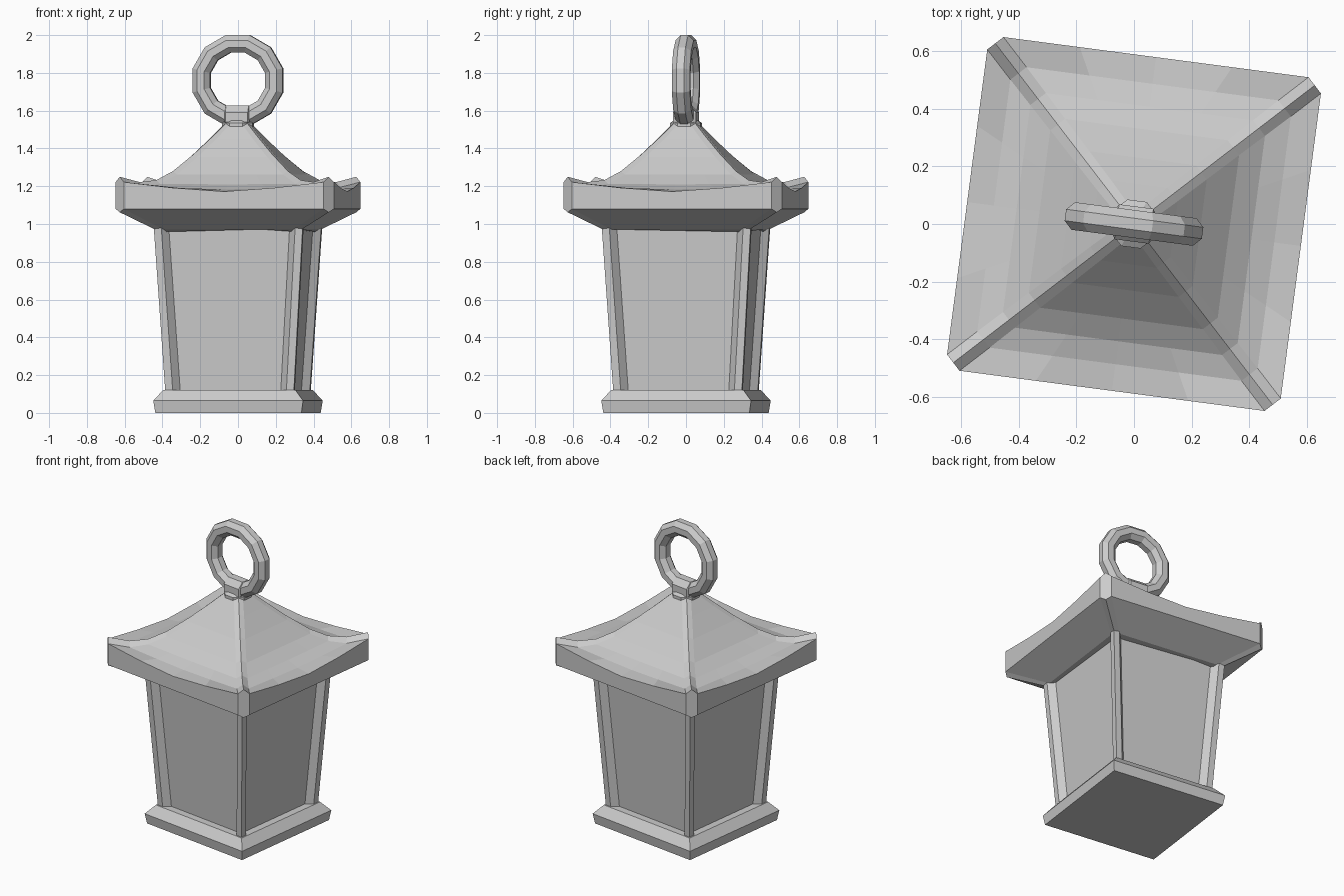
import bpy, bmesh, math
from mathutils import Matrix, Vector

if "Cube" in bpy.data.objects:
    bpy.data.objects.remove(bpy.data.objects["Cube"])

TURN = Matrix.Rotation(math.radians(-7.5), 4, 'Z')  # whole lantern is slightly turned


def finish(name, bm):
    bmesh.ops.recalc_face_normals(bm, faces=bm.faces)
    bm.transform(TURN)
    me = bpy.data.meshes.new(name)
    bm.to_mesh(me)
    bm.free()
    ob = bpy.data.objects.new(name, me)
    bpy.context.collection.objects.link(ob)
    return ob


def loft(name, rings, closed=False):
    """Skin between equal-length point rings; cap the ends unless closed."""
    bm = bmesh.new()
    vs = [[bm.verts.new(p) for p in r] for r in rings]
    n = len(vs[0])
    pairs = list(zip(vs, vs[1:])) + ([(vs[-1], vs[0])] if closed else [])
    for a, b in pairs:
        for i in range(n):
            j = (i + 1) % n
            bm.faces.new((a[i], a[j], b[j], b[i]))
    if not closed:
        bm.faces.new(vs[0])
        bm.faces.new(vs[-1])
    return finish(name, bm)


def four_sides(points):
    """Repeat the front side's points around the z axis."""
    return [Matrix.Rotation(k * math.pi / 2, 3, 'Z') @ Vector(p)
            for k in range(4) for p in points]


def square(h, z):
    return four_sides([(-h, -h, z)])


def body_ring(h, z):
    return four_sides([(-h, -h, z), (-h + .04, -h, z), (-h + .075, -h + .04, z),
                       (h - .075, -h + .04, z), (h - .04, -h, z)])


def roof_ring(h, z, sag, ridge_z, c):
    e = h - c
    pts = [(e * t, -h, z - sag * (1 - abs(t) ** 1.4)) for t in (-1, -.5, 0, .5, 1)]
    return four_sides(pts + [(h - c / 2, -h + c / 2, ridge_z)])


def disc(r, z, n=8):
    return [(r * math.cos((i + .5) * 2 * math.pi / n),
             r * math.sin((i + .5) * 2 * math.pi / n), z) for i in range(n)]


# stepped base plate
loft("base", [square(.39, 0), square(.40, .065), square(.352, .122)])

# tapered body with corner posts and recessed panes
loft("lantern_body", [body_ring(.343, .11), body_ring(.398, .99)])

# flared roof: sloping underside, eave band, concave panels with raised hips
loft("roof", [
    roof_ring(.385, .972, 0, .958, .035),
    roof_ring(.583, 1.08, 0, 1.062, .05),
    roof_ring(.583, 1.222, .05, 1.25, .05),
    roof_ring(.49, 1.195, .012, 1.222, .05),
    roof_ring(.41, 1.212, .002, 1.232, .048),
    roof_ring(.33, 1.262, 0, 1.280, .046),
    roof_ring(.23, 1.355, 0, 1.371, .044),
    roof_ring(.14, 1.450, 0, 1.464, .042),
    roof_ring(.072, 1.525, 0, 1.537, .038),
])

# small cap at the peak
loft("peak_cap", [disc(.088, 1.515), disc(.088, 1.535), disc(.06, 1.552)])

# collar holding the ring
collar = []
for x, r in ((-.066, .054), (-.06, .066), (.06, .066), (.066, .054)):
    collar.append([(x, px, pz + 1.566) for px, pz, _ in disc(r, 0)])
loft("ring_collar", collar)

# hanging ring
ring = []
for i in range(12):
    a = (i + .5) * math.pi / 6
    ring.append([((.2 + u) * math.cos(a), v, 1.76 + (.2 + u) * math.sin(a))
                 for u, v, _ in disc(.052, 0)])
loft("hanging_ring", ring, closed=True)
